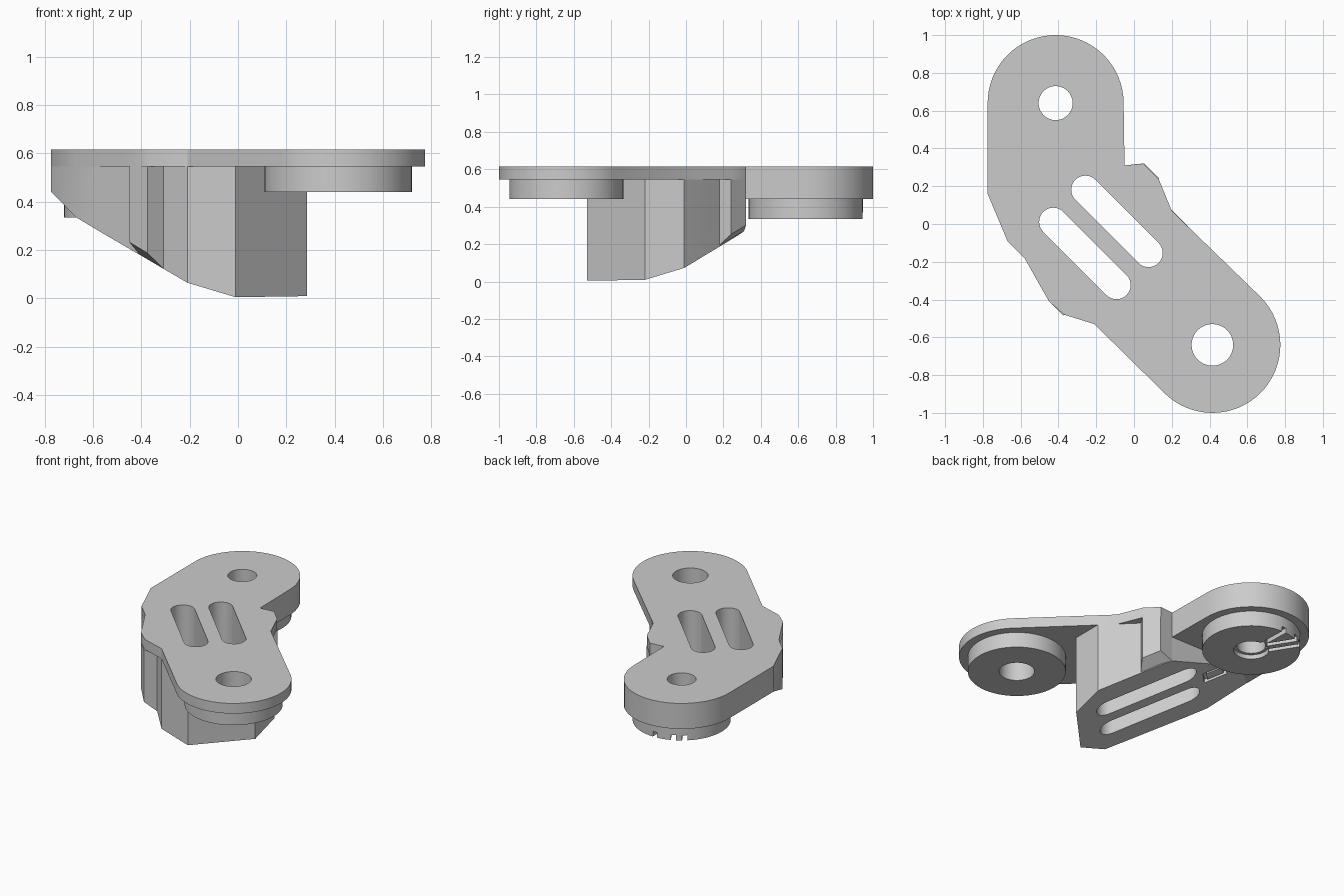
import bpy, bmesh, math

old = bpy.data.objects.get("Cube")
if old:
    bpy.data.objects.remove(old, do_unlink=True)

grey = bpy.data.materials.new("light_grey")
grey.use_nodes = True
grey.diffuse_color = (0.6, 0.6, 0.6, 1)
grey.node_tree.nodes["Principled BSDF"].inputs["Base Color"].default_value = (0.6, 0.6, 0.6, 1)

R = math.sqrt(0.5)
V_MID = -0.172            # centre line of the diagonal block
TOP, PLATE, SLAB, BOSS = 0.615, 0.545, 0.44, 0.335
FRONT, BACK = (0.415, -0.64), (-0.415, 0.64)


def diag(u, v):
    """Block coordinates (along, across) to x, y."""
    v += V_MID
    return ((u + v) * R, (v - u) * R)


def ramp(x, y):
    """Sloping underside of the block, chamfered out on the wings."""
    u, v = (x - y) * R, (x + y) * R - V_MID
    return max(0, 0.425 * (0.378 - u)) + max(0, abs(v) - 0.366) * 0.85


def arc(centre, r, start, end, n=32):
    angles = [math.radians(start + (end - start) * i / n) for i in range(n + 1)]
    return [(centre[0] + r * math.cos(a), centre[1] + r * math.sin(a)) for a in angles]


def circle(centre, r):
    return arc(centre, r, 0, 360, 64)[:-1]


def capsule(u0, u1, v, r):
    return arc(diag(u1, v), r, -135, 45, 16) + arc(diag(u0, v), r, 45, 225, 16)


def prism(name, pts, low, high):
    """Extrude an outline between two heights; a height may be a function."""
    bm = bmesh.new()
    at = lambda h, p: h(*p) if callable(h) else h
    lo = [bm.verts.new((*p, at(low, p))) for p in pts]
    hi = [bm.verts.new((*p, at(high, p))) for p in pts]
    bm.faces.new(lo[::-1])
    bm.faces.new(hi)
    for i in range(len(pts)):
        j = (i + 1) % len(pts)
        bm.faces.new((lo[i], lo[j], hi[j], hi[i]))
    bmesh.ops.recalc_face_normals(bm, faces=bm.faces)
    mesh = bpy.data.meshes.new(name)
    bm.to_mesh(mesh)
    bm.free()
    mesh.materials.append(grey)
    ob = bpy.data.objects.new(name, mesh)
    bpy.context.collection.objects.link(ob)
    return ob


def cut(ob, cutters):
    for c in cutters:
        mod = ob.modifiers.new("cut", 'BOOLEAN')
        mod.operation = 'DIFFERENCE'
        mod.solver = 'EXACT'
        mod.object = c


# Outlines
left_side = [(-0.775, 0.16), (-0.67, -0.09), (-0.58, -0.18)]
plate_pts = (arc(FRONT, 0.36, -135, 45)
             + [(0.2, 0.07), (0.13, 0.24), (0.05, 0.32), (-0.05, 0.31)]
             + arc(BACK, 0.36, 0, 180) + left_side
             + [(-0.45, -0.41), (-0.37, -0.48), (-0.21, -0.53)])
block_pts = ([(-0.21, -0.53), (-0.01, -0.53), (0.285, -0.22), (0.285, -0.01),
              diag(-0.2, 0.364), (-0.05, 0.31), (-0.623, 0.31)] + left_side)
slab_pts = [(-0.05, 0.31)] + arc(BACK, 0.36, 0, 180) + [(-0.775, 0.16), (-0.623, 0.31)]

# Main parts
top_plate = prism("top_plate", plate_pts, PLATE, TOP)
block = prism("slotted_block", block_pts, ramp, PLATE)
slab = prism("back_slab", slab_pts, SLAB, PLATE)
front_boss = prism("front_boss", circle(FRONT, 0.305), SLAB, PLATE)
back_boss = prism("back_boss", circle(BACK, 0.305), BOSS, SLAB)

# Side wings under the plate
wings = [
    prism("wing_back", [diag(-0.057, 0.355), diag(-0.075, 0.436), diag(-0.19, 0.436),
                        (-0.05, 0.31)], ramp, PLATE),
    prism("wing_front", [diag(0.09, -0.355), diag(-0.05, -0.355), diag(-0.028, -0.436),
                         diag(0.078, -0.436)], ramp, PLATE),
]

# Cutters for slots, holes and the underside details
slots = [prism("slot_cutter", capsule(-0.31, 0.163, v, 0.075), -1, 2) for v in (0.118, -0.122)]
front_hole = prism("front_hole_cutter", circle(FRONT, 0.11), -1, 2)
back_hole = prism("back_hole_cutter", circle(BACK, 0.09), -1, 2)
counterbore = prism("counterbore_cutter", circle(BACK, 0.11), 0, BOSS + 0.03)


def groove(angle, side, width):
    a = math.radians(angle)
    c, s = math.cos(a), math.sin(a)
    rect = [(0.05, side - width), (0.4, side - width), (0.4, side + width), (0.05, side + width)]
    pts = [(BACK[0] + p * c - q * s, BACK[1] + p * s + q * c) for p, q in rect]
    return prism("groove_cutter", pts, 0, BOSS + 0.035)


grooves = [groove(122, 0.035, 0.016), groove(122, -0.035, 0.016), groove(92, 0, 0.016)]


def panel(name, half_u, half_v, low, high):
    pts = [diag(-0.49 + a * half_u, b * half_v) for a, b in ((-1, -1), (1, -1), (1, 1), (-1, 1))]
    return prism(name, pts, lambda x, y: ramp(x, y) + low, lambda x, y: ramp(x, y) + high)


recess = panel("recess_cutter", 0.07, 0.055, -0.05, 0.025)
panel("underside_key", 0.05, 0.035, 0.003, 0.03)

cut(top_plate, slots + [front_hole, back_hole])
cut(block, slots + [recess])
cut(slab, [back_hole])
cut(front_boss, [front_hole])
cut(back_boss, [back_hole, counterbore] + grooves)

# Hide cutters
for c in slots + grooves + [front_hole, back_hole, counterbore, recess]:
    c.hide_render = True
    c.hide_viewport = True

# Bake the cuts and smooth the round walls
parts = [top_plate, block, slab, front_boss, back_boss] + wings
for ob in parts:
    bpy.ops.object.select_all(action='DESELECT')
    ob.select_set(True)
    bpy.context.view_layer.objects.active = ob
    for mod in list(ob.modifiers):
        bpy.ops.object.modifier_apply(modifier=mod.name)
    bpy.ops.object.shade_smooth_by_angle(angle=math.radians(25))
